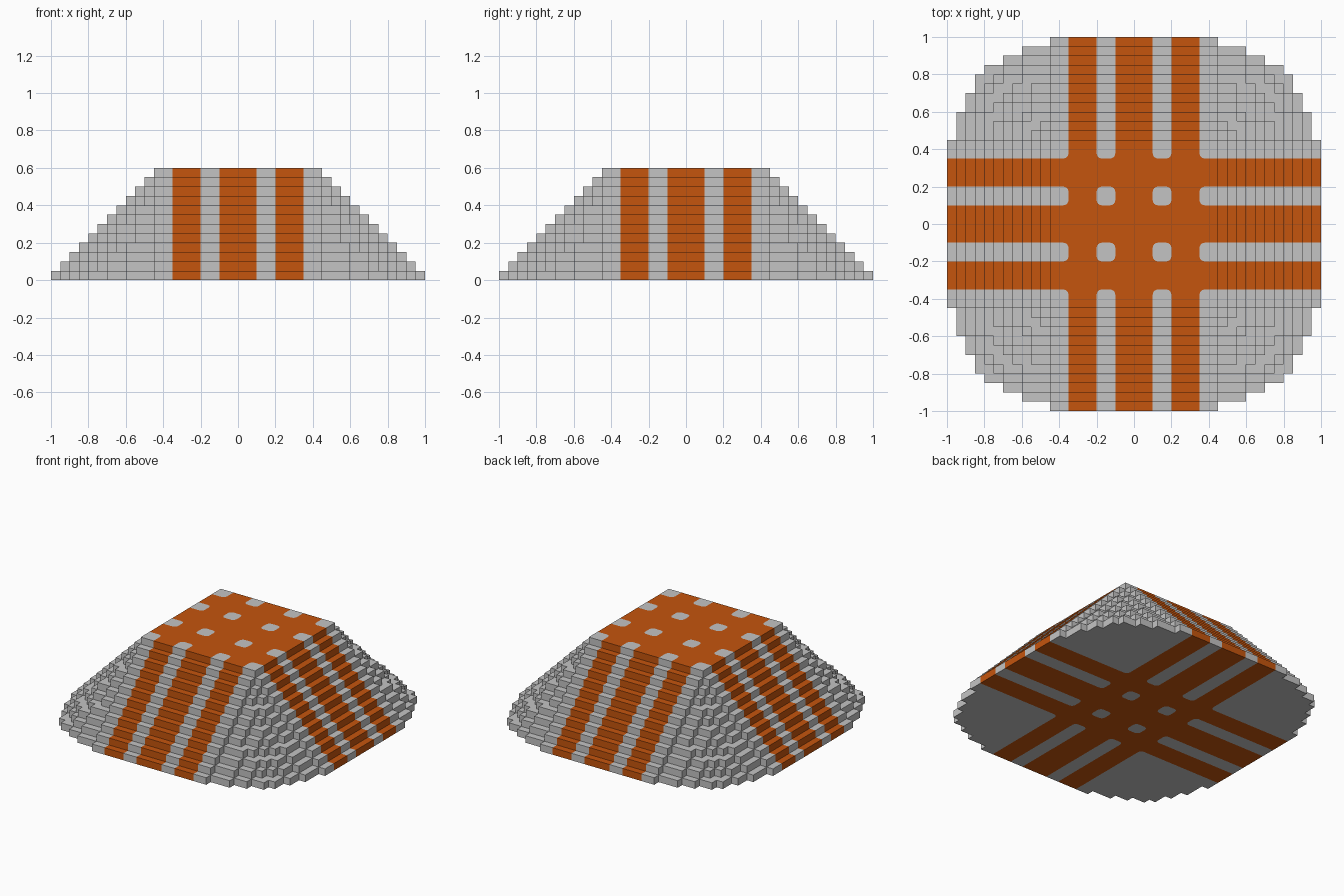
import bpy, bmesh, math

if "Cube" in bpy.data.objects:
    bpy.data.objects.remove(bpy.data.objects["Cube"], do_unlink=True)

CELL = 0.05      # size of one block
HALF = 20        # blocks from centre to rim
LAYERS = 12      # number of steps
CORE = 8         # offset index of the flat square top
FILLET = 0.028   # rounding of the grey patches
GREY, ORANGE = 0, 1


def make_material(name, rgb):
    mat = bpy.data.materials.new(name)
    mat.use_nodes = True
    mat.diffuse_color = (*rgb, 1)
    mat.node_tree.nodes["Principled BSDF"].inputs["Base Color"].default_value = (*rgb, 1)
    return mat


def ring(i):
    """Block number counted outward from the centre line."""
    return i if i >= 0 else -i - 1


def height(i, j):
    """Number of stacked blocks: square steps with corners rounding out."""
    dx, dy = max(0, ring(i) - CORE), max(0, ring(j) - CORE)
    if dx and dy:
        step = 1 + math.ceil(math.hypot(dx - 0.5, dy - 0.5))
    else:
        step = max(dx, dy)
    return max(0, LAYERS - step)


def in_stripe(i):
    return ring(i) < 2 or 4 <= ring(i) < 7


def colour(i, j):
    return ORANGE if in_stripe(i) or in_stripe(j) else GREY


bm = bmesh.new()


def add_face(points, mat):
    face = bm.faces.new([bm.verts.new(p) for p in points])
    face.material_index = mat


def add_tile(i, j, z, up):
    """Horizontal tile; grey tiles at a patch corner get a rounded corner."""
    mat = colour(i, j)
    outline = []
    fillers = []
    for sx, sy in ((-1, -1), (1, -1), (1, 1), (-1, 1)):
        cx, cy = (i + (sx + 1) / 2) * CELL, (j + (sy + 1) / 2) * CELL
        if mat == GREY and in_stripe(i + sx) and in_stripe(j + sy):
            ox, oy = cx - sx * FILLET, cy - sy * FILLET
            start = math.atan2(sy, sx) - math.pi / 4
            arc = [(ox + FILLET * math.cos(start + t * math.pi / 8),
                    oy + FILLET * math.sin(start + t * math.pi / 8), z) for t in range(5)]
            outline += arc
            fillers += [[(cx, cy, z), b, a] for a, b in zip(arc, arc[1:])]
        else:
            outline.append((cx, cy, z))
    for points, m in [(outline, mat)] + [(f, ORANGE) for f in fillers]:
        add_face(points if up else points[::-1], m)


# Treads, underside and step walls
for i in range(-HALF, HALF):
    for j in range(-HALF, HALF):
        h = height(i, j)
        if h == 0:
            continue
        add_tile(i, j, h * CELL, True)
        add_tile(i, j, 0, False)
        corners = [(i, j), (i + 1, j), (i + 1, j + 1), (i, j + 1)]
        for side, (nx, ny) in enumerate(((0, -1), (1, 0), (0, 1), (-1, 0))):
            (ax, ay), (bx, by) = corners[side], corners[(side + 1) % 4]
            for k in range(height(i + nx, j + ny), h):
                add_face([(x * CELL, y * CELL, z * CELL) for x, y, z in
                          ((ax, ay, k), (bx, by, k), (bx, by, k + 1), (ax, ay, k + 1))],
                         colour(i, j))

bmesh.ops.remove_doubles(bm, verts=bm.verts, dist=1e-4)

mesh = bpy.data.meshes.new("stepped_mound")
bm.to_mesh(mesh)
bm.free()
mesh.materials.append(make_material("light_grey", (0.55, 0.55, 0.55)))
mesh.materials.append(make_material("burnt_orange", (0.56, 0.09, 0.004)))
mound = bpy.data.objects.new("stepped_mound", mesh)
bpy.context.collection.objects.link(mound)
